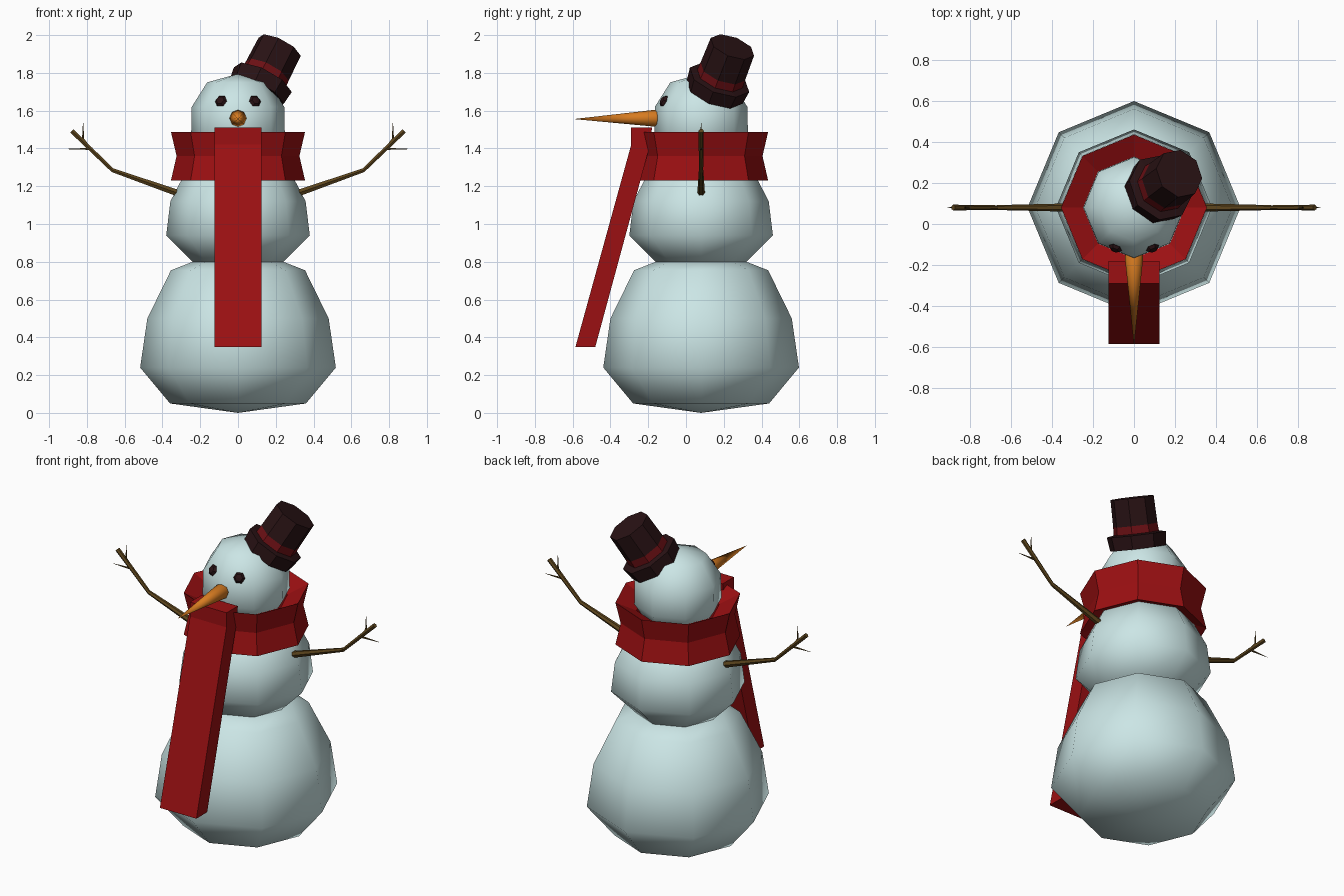
import bpy, bmesh, math
from mathutils import Vector, Matrix

if "Cube" in bpy.data.objects:
    bpy.data.objects.remove(bpy.data.objects["Cube"])

CY = 0.08  # y of the snow stack axis


def mat(name, rgb):
    m = bpy.data.materials.new(name)
    m.diffuse_color = (*rgb, 1)
    m.use_nodes = True
    m.node_tree.nodes["Principled BSDF"].inputs["Base Color"].default_value = m.diffuse_color
    return m


SNOW = mat("snow", (0.60, 0.79, 0.79))
RED = mat("scarf red", (0.33, 0.005, 0.006))
BAND = mat("hat band red", (0.15, 0.005, 0.007))
BLACK = mat("hat black", (0.022, 0.006, 0.007))
ORANGE = mat("carrot orange", (0.68, 0.20, 0.015))
WOOD = mat("twig brown", (0.11, 0.06, 0.012))


def finish(bm, name, mats, smooth=False):
    bmesh.ops.remove_doubles(bm, verts=bm.verts, dist=1e-5)
    bmesh.ops.recalc_face_normals(bm, faces=bm.faces)
    for f in bm.faces:
        f.smooth = smooth
    me = bpy.data.meshes.new(name)
    bm.to_mesh(me)
    bm.free()
    for m in mats:
        me.materials.append(m)
    ob = bpy.data.objects.new(name, me)
    bpy.context.collection.objects.link(ob)
    return ob


def add_lathe(bm, profile, n, mtx, closed=False, slots=None):
    """Turn (radius, height) points round z; radius 0 makes a pole."""
    rings = []
    for r, z in profile:
        count = n if r > 0 else 1
        rings.append([bm.verts.new(mtx @ Vector((r * math.cos(math.tau * k / n),
                      r * math.sin(math.tau * k / n), z))) for k in range(count)])
    pairs = list(zip(rings, rings[1:]))
    if closed:
        pairs.append((rings[-1], rings[0]))
    for i, (a, b) in enumerate(pairs):
        for k in range(n):
            j = (k + 1) % n
            vs = [a[k % len(a)], a[j % len(a)], b[j % len(b)], b[k % len(b)]]
            f = bm.faces.new(list(dict.fromkeys(vs)))
            f.material_index = slots[i] if slots else 0


def lathe(name, profile, n, mats, mtx, smooth=False, closed=False, slots=None):
    bm = bmesh.new()
    add_lathe(bm, profile, n, mtx, closed, slots)
    return finish(bm, name, mats, smooth)


def aim(origin, direction):
    q = Vector(direction).to_track_quat('Z', 'Y')
    return Matrix.Translation(origin) @ q.to_matrix().to_4x4()


# snow balls
axis = Matrix.Translation((0, CY, 0))
lathe("lower_snowball", [(0, 0.0), (0.36, 0.05), (0.518, 0.24), (0.48, 0.50),
      (0.355, 0.755), (0.24, 0.80), (0, 0.82)], 8, [SNOW], axis, True)
lathe("middle_snowball", [(0, 0.77), (0.24, 0.80), (0.38, 0.94), (0.358, 1.12),
      (0.27, 1.29), (0, 1.36)], 8, [SNOW], axis, True)
lathe("head", [(0, 1.30), (0.17, 1.35), (0.248, 1.47), (0.245, 1.62),
      (0.163, 1.75), (0, 1.795)], 8, [SNOW], axis, True)

# scarf wrap
lathe("scarf_wrap", [(0.235, 1.43), (0.355, 1.488), (0.325, 1.36), (0.355, 1.23),
      (0.25, 1.27)], 8, [RED], axis, closed=True)

# hanging scarf end, side profile extruded across x
bm = bmesh.new()
side = [(-0.29, 1.51), (-0.29, 1.42), (-0.585, 0.35), (-0.48, 0.35),
        (-0.19, 1.42), (-0.18, 1.51)]
face = bm.faces.new([bm.verts.new((-0.125, y, z)) for y, z in side])
ext = bmesh.ops.extrude_face_region(bm, geom=[face])
bmesh.ops.translate(bm, vec=(0.25, 0, 0),
                    verts=[v for v in ext["geom"] if isinstance(v, bmesh.types.BMVert)])
finish(bm, "scarf_end", [RED])

# carrot nose
lathe("nose", [(0, -0.02), (0.038, -0.01), (0.045, 0.005), (0, 0.44)], 8, [ORANGE],
      aim((0, -0.155, 1.56), (0, -1, -0.01)), True)

# eyes
for s, label in ((-1, "left"), (1, "right")):
    lathe(label + "_eye", [(0, -0.015), (0.034, 0), (0.022, 0.014), (0, 0.018)], 6, [BLACK],
          aim((s * 0.09, -0.116, 1.65), (s * 0.35, -0.85, 0.45)))

# stick arms with forked twigs
for s, label in ((-1, "left"), (1, "right")):
    bm = bmesh.new()
    sticks = [((0.28, 1.15), (0.665, 1.285), 0.021, 0.012),
              ((0.66, 1.28), (0.88, 1.493), 0.011, 0.014),
              ((0.775, 1.39), (0.82, 1.45), 0.007, 0.006),
              ((0.82, 1.445), (0.82, 1.535), 0.006, 0.001),
              ((0.77, 1.398), (0.908, 1.397), 0.007, 0.001)]
    for a, b, r0, r1 in sticks:
        p, q = Vector((s * a[0], CY, a[1])), Vector((s * b[0], CY, b[1]))
        h = (q - p).length
        add_lathe(bm, [(0, 0), (r0, 0), (r1, h), (0, h)], 6, aim(p, q - p))
    finish(bm, label + "_arm", [WOOD])

# tilted top hat with a band
lathe("top_hat", [(0, 0), (0.16, 0), (0.17, 0.078), (0.13, 0.085), (0.127, 0.13),
      (0.124, 0.285), (0, 0.285)], 8, [BLACK, BAND],
      aim((0.098, 0.152, 1.698), (0.51, 0.39, 1)), slots=[0, 0, 0, 1, 0, 0])
